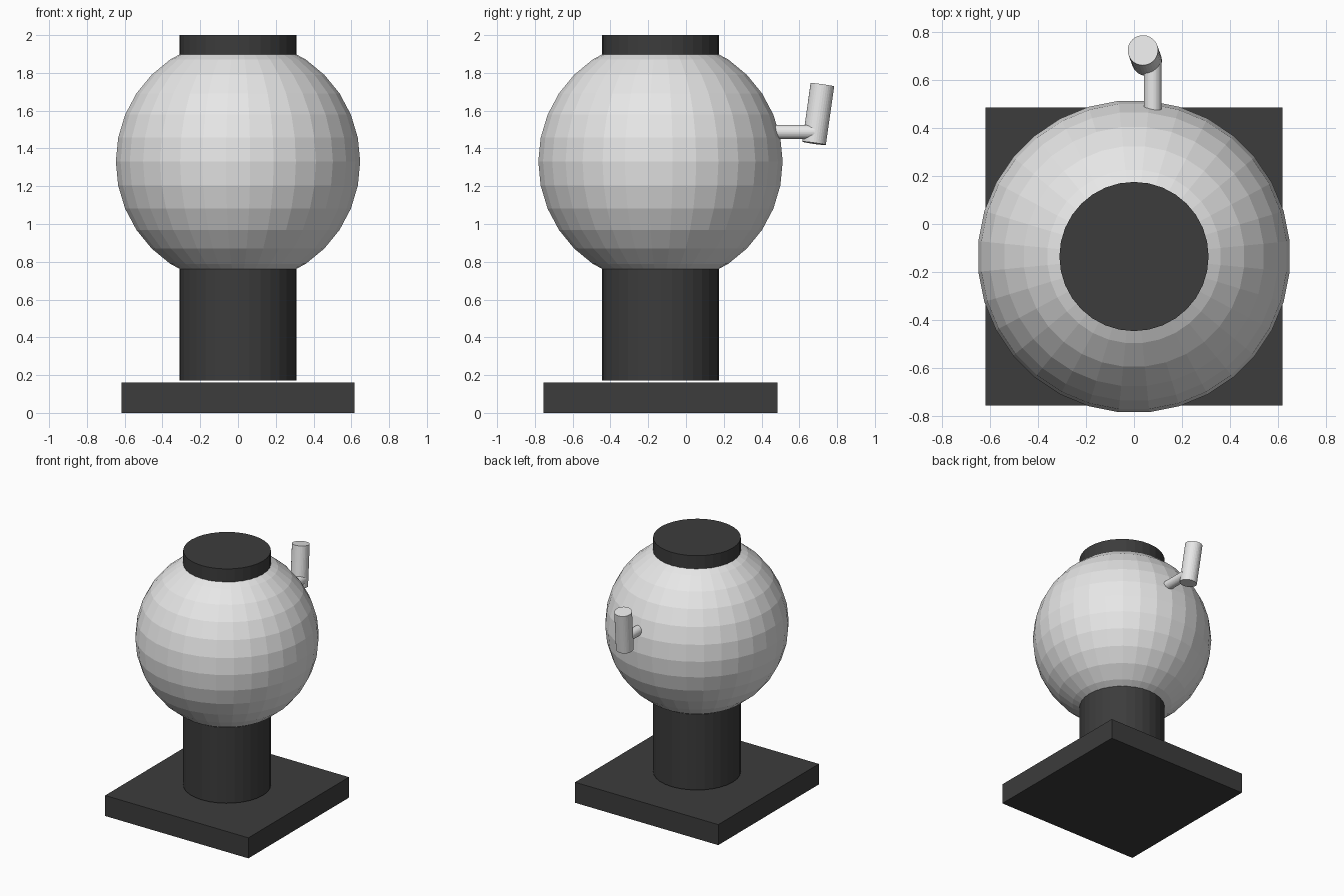
import bpy, math
from mathutils import Vector

if "Cube" in bpy.data.objects:
    bpy.data.objects.remove(bpy.data.objects["Cube"])

CY = -0.135  # centre line of the main body


def material(name, v):
    m = bpy.data.materials.new(name)
    m.diffuse_color = (v, v, v, 1)
    m.use_nodes = True
    m.node_tree.nodes["Principled BSDF"].inputs["Base Color"].default_value = m.diffuse_color
    return m


dark = material("dark_grey", 0.045)
light = material("light_grey", 0.8)


def finish(name, mat):
    ob = bpy.context.object
    ob.name = name
    ob.data.materials.append(mat)
    return ob


def rod(name, a, b, radius, mat, sides=32):
    """Flat-faced cylinder running from point a to point b."""
    a, b = Vector(a), Vector(b)
    bpy.ops.mesh.primitive_cylinder_add(
        vertices=sides, radius=radius, depth=(b - a).length, location=(a + b) / 2,
        rotation=(b - a).to_track_quat('Z', 'Y').to_euler())
    return finish(name, mat)


# square base plate
bpy.ops.mesh.primitive_cube_add(size=1, location=(0, CY, 0.08))
bpy.context.object.scale = (1.236, 1.24, 0.16)
finish("base_plate", dark)

# column through the globe, its top end forming the cap
rod("column", (0, CY, 0.172), (0, CY, 2.0), 0.31, dark)

# faceted globe
bpy.ops.mesh.primitive_uv_sphere_add(
    segments=32, ring_count=16, radius=0.65, location=(0, CY, 1.33),
    rotation=(0, 0, math.pi / 32))
finish("globe", light)

# small tap: horizontal pipe and tilted handle
rod("tap_pipe", (0.078, 0.42, 1.487), (0.078, 0.68, 1.487), 0.037, light)
rod("tap_handle", (0.053, 0.678, 1.427), (0.037, 0.722, 1.737), 0.063, light)
